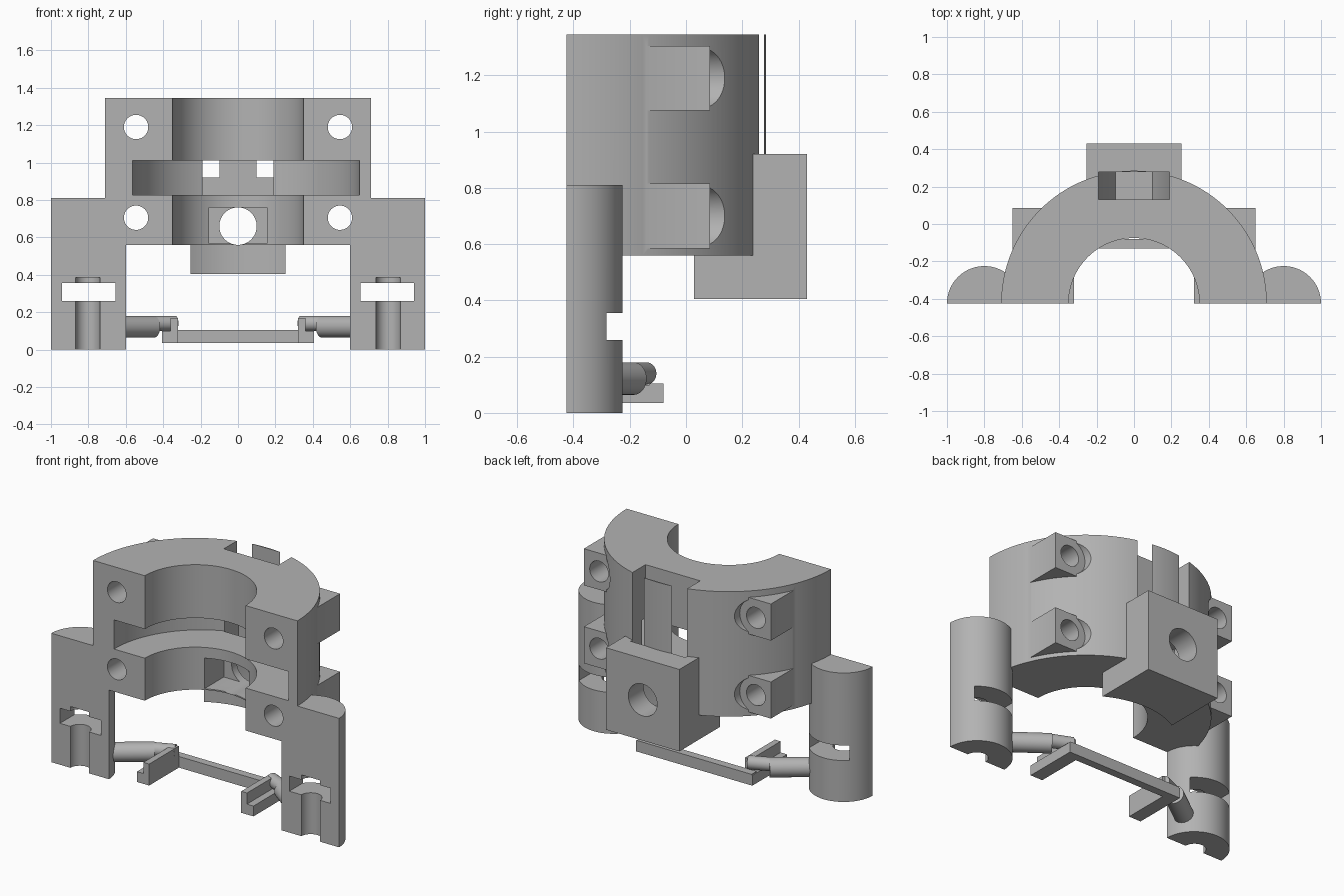
import bpy, bmesh, math
from mathutils import Vector

if "Cube" in bpy.data.objects:
    bpy.data.objects.remove(bpy.data.objects["Cube"])

Y0 = -0.425  # front plane, axis of the half ring
grey = bpy.data.materials.new("grey")
grey.diffuse_color = (0.45, 0.45, 0.45, 1)
grey.use_nodes = True
grey.node_tree.nodes["Principled BSDF"].inputs["Base Color"].default_value = grey.diffuse_color


def obj_from(bm, name):
    bmesh.ops.recalc_face_normals(bm, faces=bm.faces)
    me = bpy.data.meshes.new(name)
    bm.to_mesh(me)
    bm.free()
    me.materials.append(grey)
    ob = bpy.data.objects.new(name, me)
    bpy.context.collection.objects.link(ob)
    return ob


def extrude(name, pts, vec):
    """Prism from a flat outline pushed along vec."""
    bm = bmesh.new()
    f = bm.faces.new([bm.verts.new(p) for p in pts])
    r = bmesh.ops.extrude_face_region(bm, geom=[f])
    bmesh.ops.translate(bm, vec=vec, verts=[v for v in r["geom"] if isinstance(v, bmesh.types.BMVert)])
    return obj_from(bm, name)


def box(name, x0, x1, y0, y1, z0, z1):
    return extrude(name, [(x0, y0, z0), (x1, y0, z0), (x1, y1, z0), (x0, y1, z0)], (0, 0, z1 - z0))


def rod(name, a, b, r, n=64):
    """Cylinder between two points."""
    a, b = Vector(a), Vector(b)
    d = b - a
    q = d.to_track_quat("Z", "Y")
    pts = [a + q @ Vector((r * math.cos(2 * math.pi * i / n), r * math.sin(2 * math.pi * i / n), 0)) for i in range(n)]
    return extrude(name, pts, d)


def half_disc(name, cx, r, z0, z1, n=48):
    pts = [(cx + r * math.cos(math.pi * i / n), Y0 + r * math.sin(math.pi * i / n), z0) for i in range(n + 1)]
    return extrude(name, pts, (0, 0, z1 - z0))


def boolean(ob, other, op):
    m = ob.modifiers.new("cut", "BOOLEAN")
    m.operation, m.solver, m.object = op, "EXACT", other
    dg = bpy.context.evaluated_depsgraph_get()
    me = bpy.data.meshes.new_from_object(ob.evaluated_get(dg))
    ob.modifiers.clear()
    ob.data = me
    bpy.data.objects.remove(other)


def add(ob, other):
    boolean(ob, other, "UNION")


def cut(ob, other):
    boolean(ob, other, "DIFFERENCE")


def finish(ob):
    bpy.ops.object.select_all(action="DESELECT")
    ob.select_set(True)
    bpy.context.view_layer.objects.active = ob
    bpy.ops.object.shade_smooth_by_angle(angle=math.radians(30))


# half ring body with clearance for the fasteners
body = half_disc("clamp_body", 0, 0.71, 0.56, 1.345, 96)
for s in (-1, 1):
    for z in (0.70, 1.19):
        cut(body, rod("clearance", (s * 0.545, 0.085, z), (s * 0.545, 0.6, z), 0.112))

# rear block, hollowed at the front to follow the ring
block = box("rear_block", -0.255, 0.255, -0.1, 0.43, 0.405, 0.92)
cut(block, rod("hollow", (0, Y0, 0.2), (0, Y0, 1.2), 0.52, 96))
add(body, block)

# fastener lugs and half round legs
for s in (-1, 1):
    for z in (0.70, 1.19):
        x0, x1 = sorted((s * 0.437, s * 0.65))
        add(body, box("lug", x0, x1, -0.2, 0.085, z - 0.115, z + 0.115))
    add(body, half_disc("leg", s * 0.8, 0.2, 0, 0.81))

# bore and inner groove
cut(body, rod("bore", (0, Y0, 0.5), (0, Y0, 1.5), 0.35, 96))
cut(body, rod("groove", (0.042, Y0, 0.827), (0.042, Y0, 1.01), 0.607, 96))

# nut slot open at the top, screw hole and inner recess
outline = [(-0.19, 1.5), (-0.19, 0.66), (-0.098, 0.495), (0.098, 0.495), (0.19, 0.66), (0.19, 1.5)]
cut(body, extrude("nut_slot", [(x, 0.13, z) for x, z in outline], (0, 0.148, 0)))
cut(body, rod("screw_hole", (0, -0.3, 0.66), (0, 0.6, 0.66), 0.1))
cut(body, box("recess", -0.155, 0.155, -0.3, 0.08, 0.568, 0.76))

# fastener holes, leg slots and leg channels
for s in (-1, 1):
    for z in (0.705, 1.19):
        cut(body, rod("hole", (s * 0.545, -0.6, z), (s * 0.545, 0.6, z), 0.065))
    cut(body, box("slot", s * 0.797 - 0.143, s * 0.797 + 0.143, -0.6, 0, 0.26, 0.355))
    cut(body, rod("channel", (s * 0.803, Y0, -0.1), (s * 0.803, Y0, 0.385), 0.065))
finish(body)

# U shaped lower frame with a raised lip on each arm
frame = box("lower_frame", -0.40, 0.40, -0.13, -0.08, 0.035, 0.105)
for s in (-1, 1):
    x0, x1 = sorted((s * 0.32, s * 0.405))
    add(frame, box("arm", x0, x1, Y0, -0.08, 0.035, 0.10))
    x0, x1 = sorted((s * 0.32, s * 0.36))
    add(frame, box("lip", x0, x1, Y0, -0.13, 0.06, 0.17))
finish(frame)

# slanted rods joining the legs to the frame
for s, side in ((-1, "left"), (1, "right")):
    finish(rod(side + "_rod", (s * 0.65, -0.333, 0.122), (s * 0.45, -0.187, 0.122), 0.058, 32))
    finish(rod(side + "_rod_tip", (s * 0.47, -0.20, 0.14), (s * 0.334, -0.142, 0.14), 0.04, 32))
